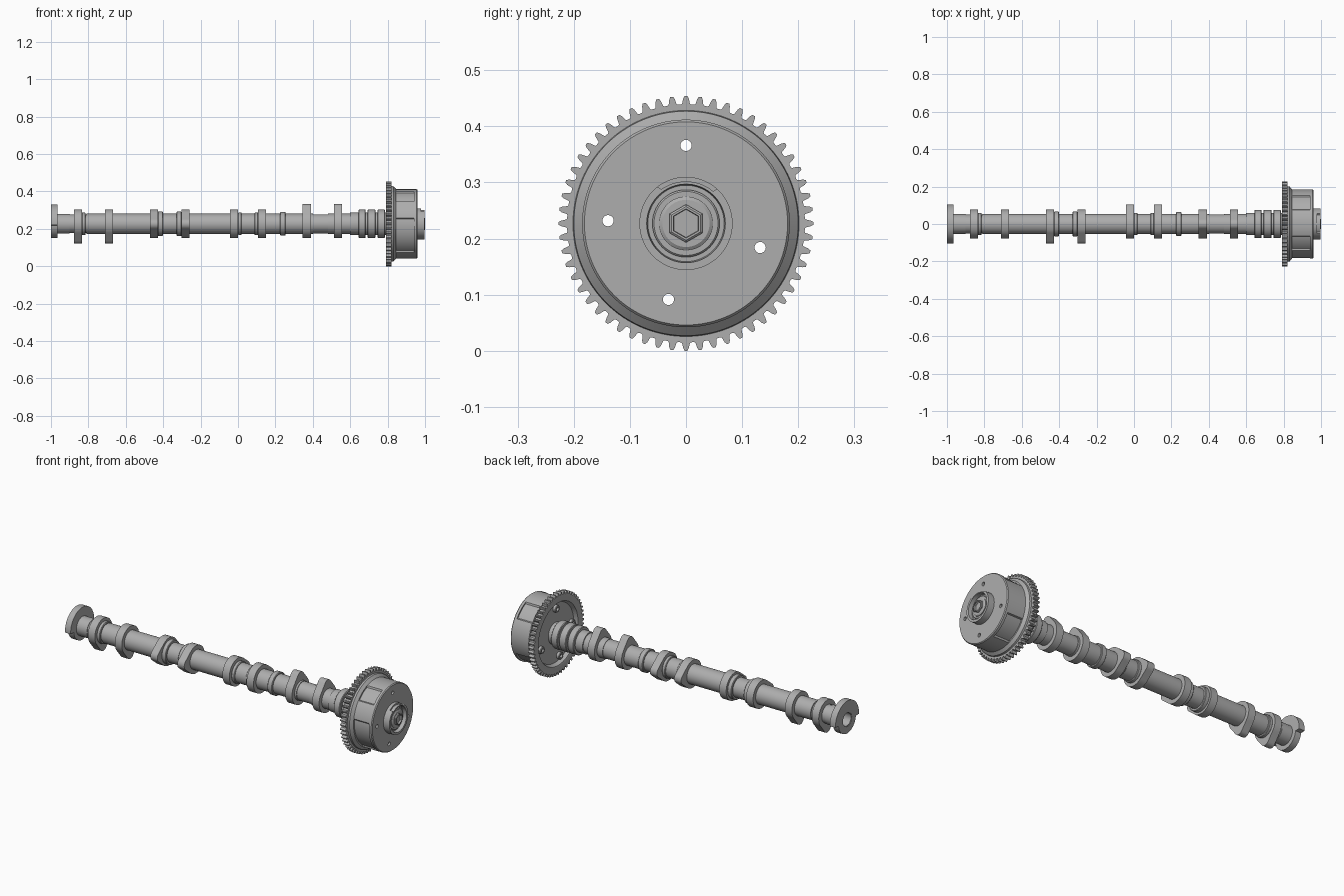
import bpy, bmesh
from math import sin, cos, tau, radians, degrees, hypot, acos

AXIS_Z = 0.227

old = bpy.data.objects.get("Cube")
if old:
    bpy.data.objects.remove(old, do_unlink=True)

steel = bpy.data.materials.new("grey steel")
steel.use_nodes = True
GREY = (0.42, 0.42, 0.42, 1)
steel.diffuse_color = GREY
steel.node_tree.nodes["Principled BSDF"].inputs["Base Color"].default_value = GREY


def loft(name, sections, n=96, closed=False, centre=(0, 0), turn=0):
    """Rings around the x axis; each radius is a number or a function of degrees."""
    bm = bmesh.new()
    rings = []
    for x, r in sections:
        ring = []
        for i in range(n):
            a = tau * i / n + turn
            rad = r(degrees(a) % 360) if callable(r) else r
            ring.append(bm.verts.new((x, centre[0] + rad * cos(a),
                                      AXIS_Z + centre[1] + rad * sin(a))))
        rings.append(ring)
    pairs = list(zip(rings, rings[1:]))
    if closed:
        pairs.append((rings[-1], rings[0]))
    else:
        bm.faces.new(rings[0])
        bm.faces.new(rings[-1])
    for p, q in pairs:
        for i in range(n):
            j = (i + 1) % n
            bm.faces.new((p[i], p[j], q[j], q[i]))
    bmesh.ops.remove_doubles(bm, verts=bm.verts, dist=1e-5)
    bmesh.ops.recalc_face_normals(bm, faces=bm.faces)
    mesh = bpy.data.meshes.new(name)
    bm.to_mesh(mesh)
    bm.free()
    mesh.materials.append(steel)
    ob = bpy.data.objects.new(name, mesh)
    bpy.context.collection.objects.link(ob)
    return ob


def smooth(ob):
    bpy.ops.object.select_all(action="DESELECT")
    ob.select_set(True)
    bpy.context.view_layer.objects.active = ob
    bpy.ops.object.shade_smooth_by_angle(angle=radians(30))


def collar(name, x0, x1, r, bevel=0.003):
    return loft(name, [(x0, r - bevel), (x0 + bevel, r), (x1 - bevel, r), (x1, r - bevel)])


def inside(a, spans):
    return any(lo <= a <= hi for lo, hi in spans)


parts = []

# Hollow-ended shaft
parts.append(loft("shaft", [
    (-0.9, 0.036), (-0.998, 0.036), (-0.998, 0.053), (-0.9, 0.053), (-0.9, 0.05),
    (-0.81, 0.05), (-0.81, 0.054), (0.4, 0.054), (0.4, 0.051), (0.48, 0.051),
    (0.48, 0.054), (0.6, 0.054), (0.6, 0.06), (0.82, 0.06)]))


# Stepped sensing plate on the free end
def plate_edge(a):
    return 0.104 if a <= 184 or a >= 356 else 0.077


parts.append(loft("end_plate", [(-1, 0.04), (-1, plate_edge), (-0.965, plate_edge),
                                (-0.965, 0.04)], n=180, closed=True))

# Cam lobes: a base circle blended by tangents into a small nose circle
BASE, NOSE, REACH = 0.077, 0.03, 0.105


def cam_edge(lobe):
    d = REACH - NOSE
    slope = acos((BASE - NOSE) / d)
    nose_end = degrees(slope)
    tx, tz = d + NOSE * cos(slope), NOSE * sin(slope)
    nose_limit = degrees(acos(tx / hypot(tx, tz)))

    def edge(a):
        t = abs((a - lobe + 180) % 360 - 180)
        if t >= nose_end:
            return BASE
        if t >= nose_limit:
            return BASE / cos(radians(t) - slope)
        s = d * sin(radians(t))
        return d * cos(radians(t)) + (NOSE ** 2 - s * s) ** 0.5
    return edge


cams = [(-0.877, 270), (-0.71, 270), (-0.47, 180), (-0.303, 180),
        (-0.043, 0), (0.107, 0), (0.346, 90), (0.514, 90)]
for k, (x, lobe) in enumerate(cams):
    edge = cam_edge(lobe)
    parts.append(loft(f"cam_lobe_{k + 1}", [(x, edge), (x + 0.043, edge)], n=120))

# Collars and bearing journals
for k, (x0, x1, r) in enumerate([
        (-0.428, -0.402, 0.066), (-0.328, -0.302, 0.066), (0.225, 0.255, 0.063),
        (-0.835, -0.815, 0.06), (0.0, 0.02, 0.06), (0.088, 0.108, 0.06)]):
    parts.append(collar(f"collar_{k + 1}", x0, x1, r))
for k, (x0, x1) in enumerate([(0.645, 0.683), (0.693, 0.735), (0.746, 0.785)]):
    parts.append(collar(f"journal_{k + 1}", x0, x1, 0.076))

# Toothed wheel with a dished back
TEETH = 56


def tooth_edge(a):
    t = abs((a * TEETH / 360 - 90 * TEETH / 360 + 0.5) % 1 - 0.5)
    return 0.227 - 0.015 * min(1, max(0, (t - 0.15) / 0.16))


gear = loft("toothed_wheel", [
    (0.812, 0.04), (0.812, 0.165), (0.792, 0.175), (0.79, 0.18), (0.79, tooth_edge),
    (0.822, tooth_edge), (0.822, 0.19)], n=TEETH * 10)

# Phaser housing with shallow side pockets
POCKETS = [(35, 65), (112, 138), (172, 235), (290, 330)]


def pocket_edge(a):
    return 0.177 if inside(a, POCKETS) else 0.185


housing = loft("phaser_housing", [
    (0.818, 0.202), (0.832, 0.2), (0.846, 0.185), (0.846, pocket_edge),
    (0.941, pocket_edge), (0.941, 0.185), (0.955, 0.185), (0.96, 0.181)], n=180)

# Four sleeves behind the wheel and the holes running through everything
drilled = [gear, housing]
holes = []
for k, deg in enumerate((90, 178, 342, 257)):
    a = radians(deg)
    c = (0.139 * cos(a), 0.139 * sin(a))
    drilled.append(loft(f"sleeve_{k + 1}", [(0.795, 0.017), (0.798, 0.02), (0.815, 0.02)],
                        n=24, centre=c))
    holes.append(loft(f"hole_cutter_{k + 1}", [(0.7, 0.01), (1.05, 0.01)], n=24, centre=c))
for h in holes:
    h.hide_render = True
for k, ob in enumerate(drilled):
    bpy.context.view_layer.objects.active = ob
    for h in (holes if k < 2 else holes[k - 2:k - 1]):
        mod = ob.modifiers.new("hole", "BOOLEAN")
        mod.object = h
        mod.operation = "DIFFERENCE"
        mod.solver = "EXACT"
        bpy.ops.object.modifier_apply(modifier=mod.name)
for h in holes:
    bpy.data.objects.remove(h, do_unlink=True)
parts += drilled


# Nose hub with a gap in its outer lip
def lip_edge(a):
    return 0.075 if inside(a, [(50, 127)]) else 0.083


parts.append(loft("nose_hub", [
    (0.95, 0.083), (0.978, 0.083), (0.978, lip_edge), (0.997, lip_edge),
    (0.997, 0.07), (0.975, 0.068)], n=180))

# Centre bolt: washer, flange and socketed hexagon head
parts.append(collar("bolt_washer", 0.96, 0.983, 0.06))
parts.append(loft("bolt_flange", [(0.97, 0.048), (0.986, 0.048), (0.99, 0.042)]))
parts.append(loft("bolt_hexagon", [(0.975, 0.034), (0.997, 0.034), (1, 0.03), (1, 0.026),
                                   (0.99, 0.025)], n=6, turn=radians(30)))

for ob in parts:
    smooth(ob)
